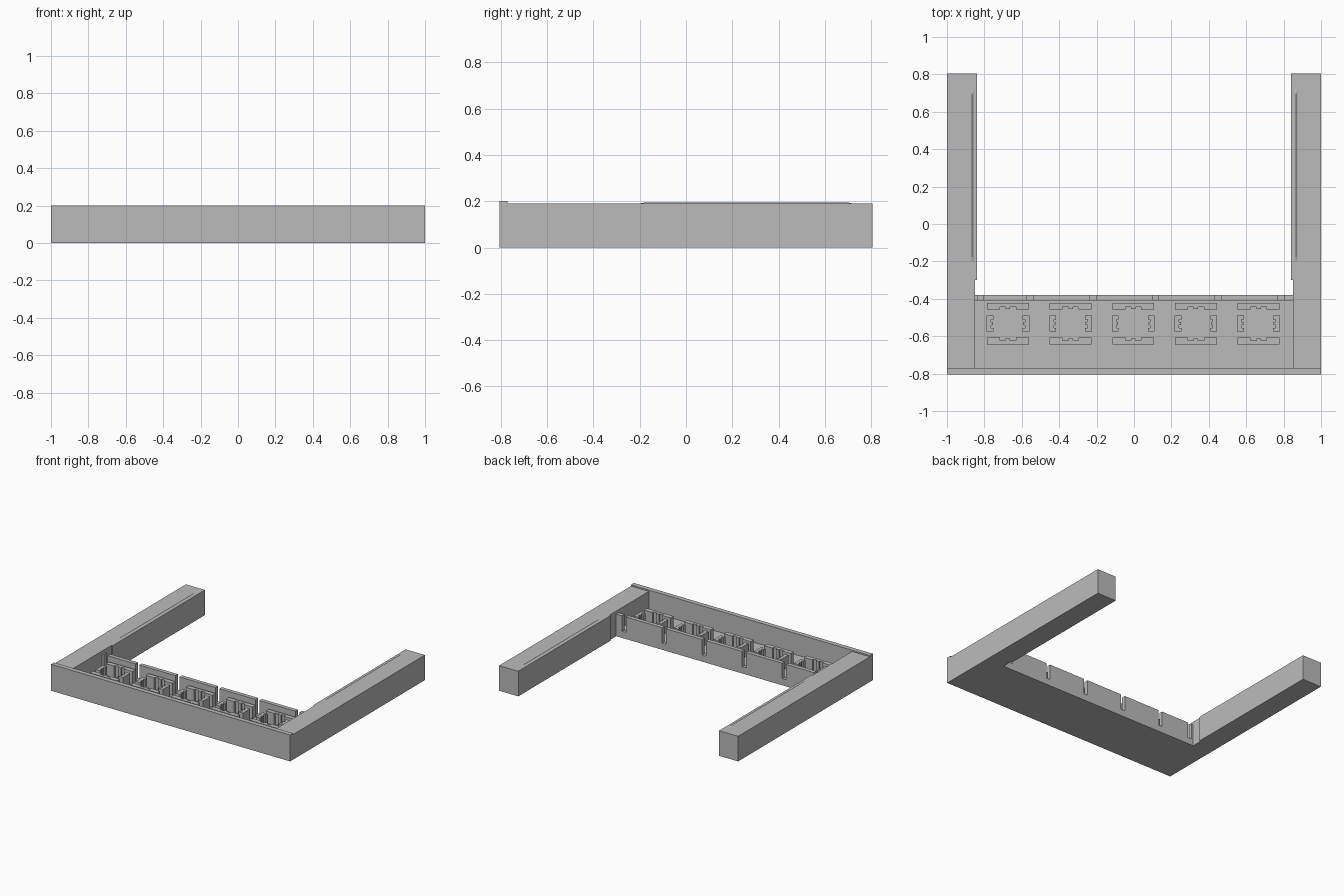
import bpy
import bmesh
from math import pi
from mathutils import Matrix, Vector

cube = bpy.data.objects.get("Cube")
if cube:
    bpy.data.objects.remove(cube, do_unlink=True)

grey = bpy.data.materials.new("matte grey")
grey.use_nodes = True
GREY = (0.5, 0.5, 0.5, 1)
grey.diffuse_color = GREY
grey.node_tree.nodes["Principled BSDF"].inputs["Base Color"].default_value = GREY


def finish(name, bm):
    """Turn a bmesh into a flat-shaded grey object."""
    bmesh.ops.recalc_face_normals(bm, faces=bm.faces)
    mesh = bpy.data.meshes.new(name)
    bm.to_mesh(mesh)
    bm.free()
    mesh.materials.append(grey)
    obj = bpy.data.objects.new(name, mesh)
    bpy.context.collection.objects.link(obj)
    return obj


def add_prism(bm, outline, z0, z1, matrix=Matrix()):
    """Extrude a plan outline from z0 up to z1."""
    base = bm.faces.new([bm.verts.new(matrix @ Vector((x, y, z0))) for x, y in outline])
    top = bmesh.ops.extrude_face_region(bm, geom=[base], use_keep_orig=True)["geom"]
    verts = [v for v in top if isinstance(v, bmesh.types.BMVert)]
    bmesh.ops.translate(bm, verts=verts, vec=(0, 0, z1 - z0))


def add_box(bm, x0, x1, y0, y1, z0, z1):
    add_prism(bm, [(x0, y0), (x1, y0), (x1, y1), (x0, y1)], z0, z1)


def box(name, *size):
    bm = bmesh.new()
    add_box(bm, *size)
    return finish(name, bm)


def hook_outline(half, outer, depth, notch, cut, bump):
    """Bar with a recess on its inner side and a small nub in the middle."""
    inner = outer - depth
    right = [(half, outer), (half, inner), (notch, inner), (notch, inner + cut),
             (bump, inner + cut), (bump, inner + 0.003)]
    return right + [(-x, y) for x, y in reversed(right)]


# Base and front wall
FRONT, WALL_IN, TRAY_IN, TRAY_OUT = -0.805, -0.77, -0.41, -0.38
SIDE, SILL, WALL_TOP = 0.85, 0.05, 0.167
box("front_wall", -1, 1, FRONT, WALL_IN, 0, 0.2)
box("tray_floor", -SIDE, SIDE, WALL_IN, TRAY_IN, 0, 0.04)
box("tray_sill", -SIDE, SIDE, TRAY_IN, TRAY_OUT, 0, SILL)

# Rear tray wall, broken by narrow slots
PITCH = 0.335
slots = [-0.82] + [0.115 + PITCH * k for k in range(-2, 3)]
edges = [-SIDE] + [s + d for s in slots for d in (-0.016, 0.016)] + [SIDE]
bm = bmesh.new()
for x0, x1 in zip(edges[::2], edges[1::2]):
    add_box(bm, x0, x1, TRAY_IN, TRAY_OUT, SILL, WALL_TOP)
finish("slotted_tray_wall", bm)

# Side arms with a slim tapered ridge on top
ARM_TOP = 0.19
for side, label in ((1, "left"), (-1, "right")):
    outline = [(1, WALL_IN), (SIDE, WALL_IN), (SIDE, -0.30),
               (0.84, -0.30), (0.84, 0.805), (1, 0.805)]
    bm = bmesh.new()
    add_prism(bm, [(side * x, y) for x, y in outline], 0, ARM_TOP)
    finish(label + "_arm", bm)

    bm = bmesh.new()
    rings = []
    for y in (-0.21, 0.73):
        peak_y = y + (0.035 if y < 0 else -0.035)
        rings.append([bm.verts.new((side * x, yy, z)) for x, yy, z in (
            (0.853, y, ARM_TOP - 0.002), (0.877, y, ARM_TOP - 0.002),
            (0.865, peak_y, ARM_TOP + 0.005))])
    a, b = rings
    bm.faces.new(a)
    bm.faces.new(b)
    for i in range(3):
        j = (i + 1) % 3
        bm.faces.new((a[i], a[j], b[j], b[i]))
    finish(label + "_arm_ridge", bm)

# Five square holders, each made of four facing hooked bars
long_bar = hook_outline(0.112, 0.11, 0.035, 0.042, 0.014, 0.012)
short_bar = hook_outline(0.043, 0.114, 0.036, 0.022, 0.012, 0.008)
for k in range(-2, 3):
    place = Matrix.Translation((PITCH * k - 0.004, -0.533, 0))
    bm = bmesh.new()
    for turn in range(4):
        bar = short_bar if turn % 2 else long_bar
        add_prism(bm, bar, 0.04, 0.13, place @ Matrix.Rotation(turn * pi / 2, 4, "Z"))
    finish(f"holder_{k + 3}", bm)
